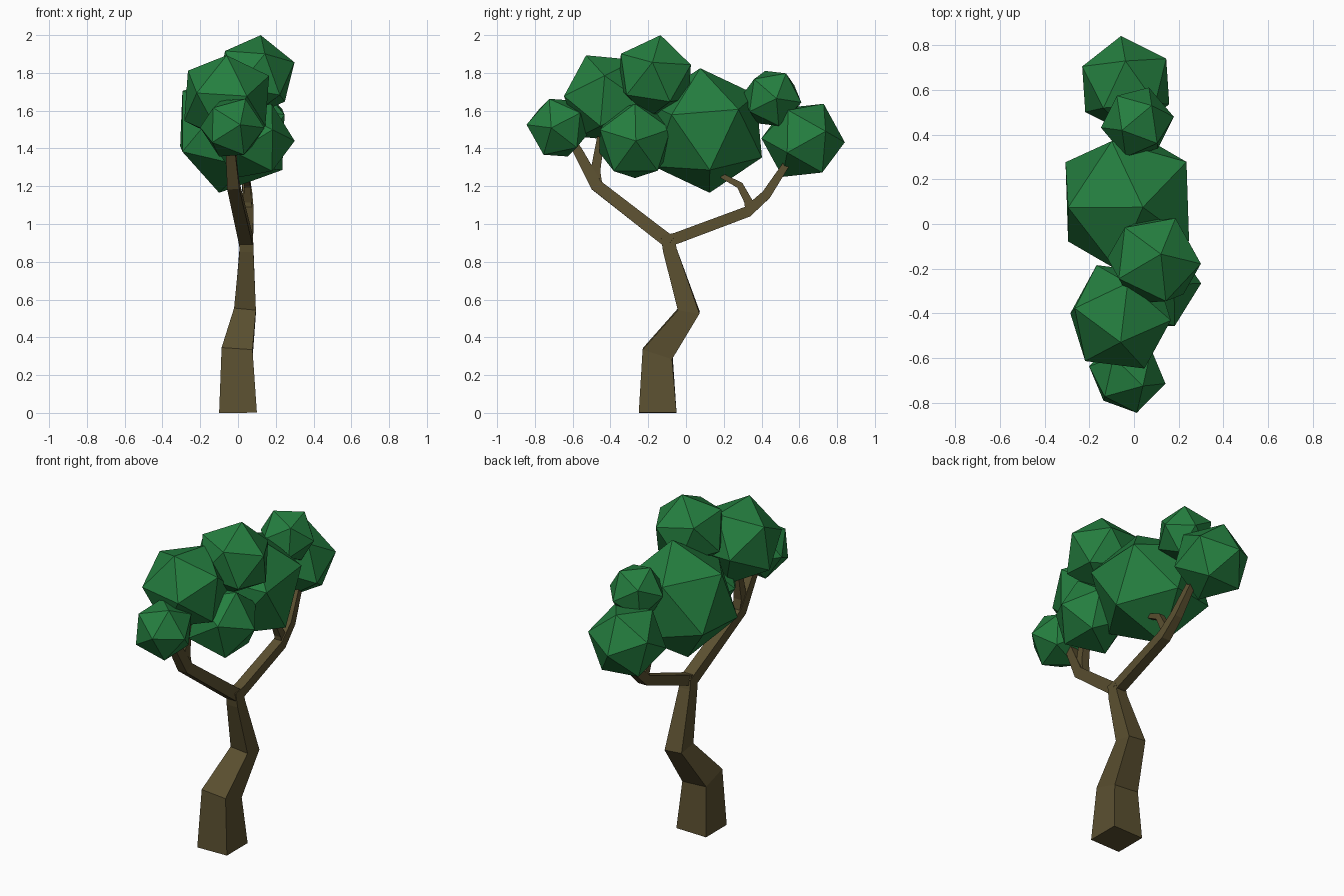
import bpy, bmesh
from mathutils import Vector, Matrix

if "Cube" in bpy.data.objects:
    bpy.data.objects.remove(bpy.data.objects["Cube"])


def material(name, color):
    m = bpy.data.materials.new(name)
    m.diffuse_color = (*color, 1)
    m.use_nodes = True
    m.node_tree.nodes["Principled BSDF"].inputs["Base Color"].default_value = m.diffuse_color
    return m


BARK = material("bark", (0.105, 0.08, 0.03))
LEAF = material("leaf", (0.018, 0.21, 0.05))


def finish(bm, name, mat):
    bmesh.ops.recalc_face_normals(bm, faces=bm.faces)
    me = bpy.data.meshes.new(name)
    bm.to_mesh(me)
    bm.free()
    me.materials.append(mat)
    ob = bpy.data.objects.new(name, me)
    bpy.context.collection.objects.link(ob)
    return ob


def limb(name, path):
    """Square tapered tube through (x, y, z, half_width) points with mitred joints."""
    bm = bmesh.new()
    pts = [Vector(p[:3]) for p in path]
    rings = []
    for i, c in enumerate(pts):
        t = Vector()
        if i > 0:
            t += (c - pts[i - 1]).normalized()
        if i < len(pts) - 1:
            t += (pts[i + 1] - c).normalized()
        t.normalize()
        side = Vector((1, 0, 0))
        side = (side - t * side.dot(t)).normalized()
        up = t.cross(side)
        h = path[i][3]
        rings.append([bm.verts.new(c + side * a * h + up * b * h)
                      for a, b in ((-1, -1), (1, -1), (1, 1), (-1, 1))])
    for r, s in zip(rings, rings[1:]):
        for k in range(4):
            bm.faces.new((r[k], r[(k + 1) % 4], s[(k + 1) % 4], s[k]))
    bm.faces.new(rings[0])
    bm.faces.new(rings[-1])
    finish(bm, name, BARK)


def leaf_clump(name, centre, radius, corner, neighbour):
    """Icosahedron turned so one corner and an adjacent corner face given directions."""
    z = Vector(corner).normalized()
    n = Vector(neighbour)
    x = (n - z * n.dot(z)).normalized()
    y = z.cross(x)
    rot = Matrix((x, y, z)).transposed().to_4x4()
    bm = bmesh.new()
    bmesh.ops.create_icosphere(bm, subdivisions=1, radius=radius,
                               matrix=Matrix.Translation(centre) @ rot)
    finish(bm, name, LEAF)


# Crooked trunk
limb("trunk", [(0, -0.15, 0, 0.1), (-0.005, -0.15, 0.315, 0.082),
               (0.037, 0.015, 0.54, 0.058), (0.045, -0.085, 0.86, 0.037),
               (0.045, -0.1, 0.945, 0.034)])

# Main boughs and their twigs
limb("front_bough", [(0.045, -0.08, 0.90, 0.036), (0.035, -0.14, 0.945, 0.035),
                     (-0.025, -0.475, 1.205, 0.032), (-0.04, -0.575, 1.39, 0.025),
                     (-0.04, -0.62, 1.46, 0.02)])
limb("front_twig", [(-0.025, -0.465, 1.19, 0.025), (-0.03, -0.48, 1.28, 0.026),
                    (-0.03, -0.45, 1.46, 0.02)])
limb("back_bough", [(0.045, -0.11, 0.91, 0.03), (0.05, -0.05, 0.925, 0.03),
                    (0.053, 0.325, 1.065, 0.029), (0.05, 0.425, 1.155, 0.025),
                    (0.03, 0.54, 1.33, 0.018)])
limb("back_twig", [(0.053, 0.335, 1.08, 0.022), (0.05, 0.33, 1.12, 0.022),
                   (0.05, 0.285, 1.205, 0.018), (0.04, 0.19, 1.255, 0.013)])

# Foliage: name, centre, radius, corner direction, adjacent corner direction
for clump in (
    ("leaves_front_tip", (-0.03, -0.675, 1.51), 0.175, (0.04, -0.16, 0.015), (-0.11, -0.09, 0.11)),
    ("leaves_front_upper", (-0.06, -0.415, 1.665), 0.255, (0, -0.11, 0.22), (-0.22, 0.06, 0.12)),
    ("leaves_crown", (0.09, -0.165, 1.782), 0.222, (0.03, 0.03, 0.215), (0.21, -0.015, 0.06)),
    ("leaves_front_lower", (0.08, -0.27, 1.44), 0.22, (1, 0.02, 0), (0.1, 0, 0.2)),
    ("leaves_middle", (-0.03, 0.10, 1.495), 0.338, (0.07, -0.025, 0.33), (-0.07, 0.265, 0.175)),
    ("leaves_back_upper", (0.015, 0.455, 1.665), 0.165, (0.05, 0.15, -0.02), (0.16, 0.02, 0)),
    ("leaves_back_tip", (-0.037, 0.62, 1.443), 0.222, (-0.02, 0.21, -0.01), (0, 0.1, 0.2)),
):
    leaf_clump(*clump)
